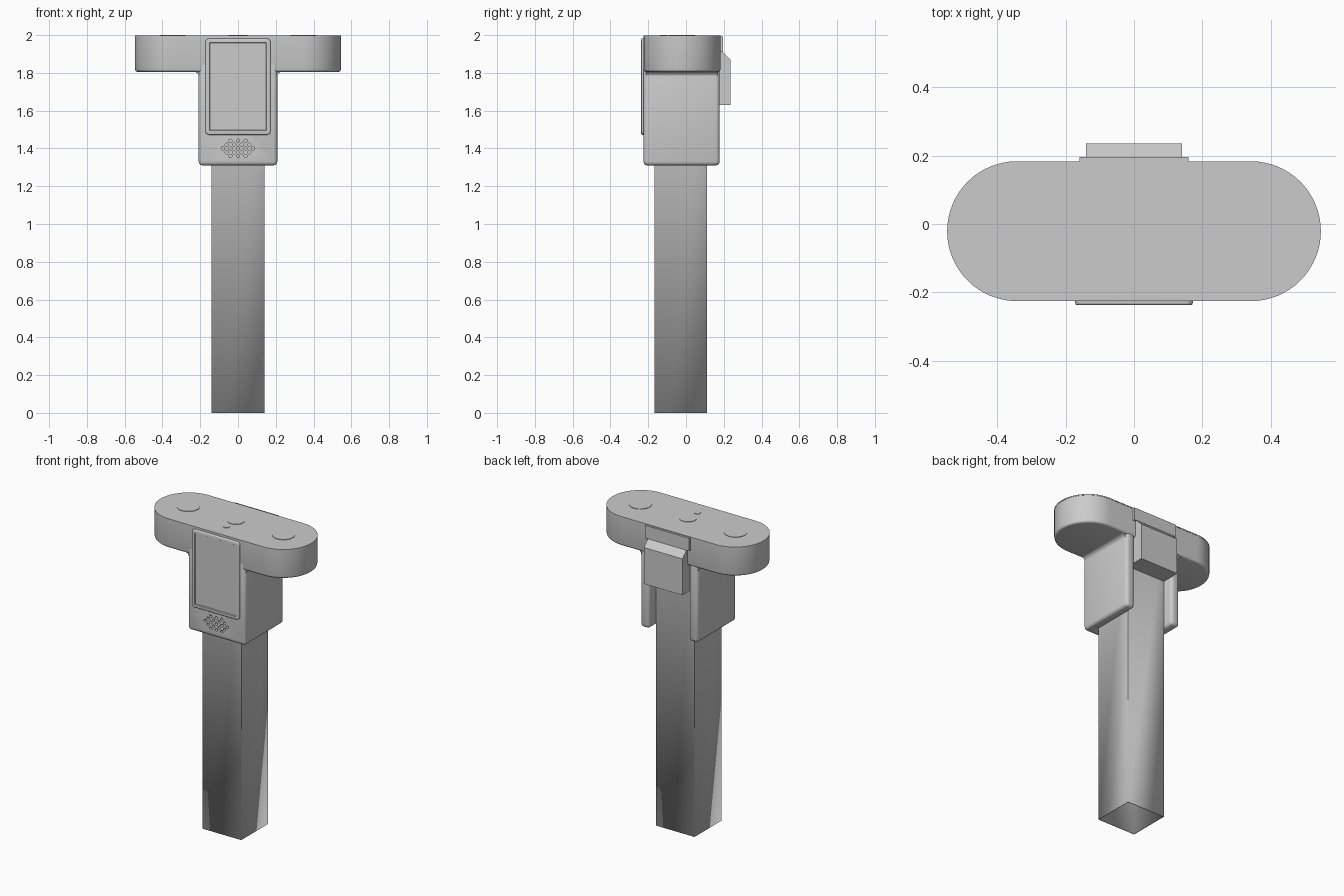
import bpy, bmesh, math
from mathutils import Vector

if "Cube" in bpy.data.objects:
    bpy.data.objects.remove(bpy.data.objects["Cube"])

grey = bpy.data.materials.new("plain_grey")
grey.use_nodes = True
grey.diffuse_color = (0.6, 0.6, 0.6, 1)
grey.node_tree.nodes["Principled BSDF"].inputs["Base Color"].default_value = (0.6, 0.6, 0.6, 1)

FRONT, BACK, MID = -0.225, 0.183, -0.021


def finish(name, bm, bevel=0, edge_test=None, segments=3):
    """Turn a bmesh into a shaded object, rounding the chosen edges."""
    bmesh.ops.recalc_face_normals(bm, faces=bm.faces)
    if bevel:
        edges = [e for e in bm.edges if edge_test is None or edge_test(e)]
        bmesh.ops.bevel(bm, geom=edges, offset=bevel, segments=segments,
                        profile=0.5, affect='EDGES', clamp_overlap=True)
    mesh = bpy.data.meshes.new(name)
    bm.to_mesh(mesh)
    bm.free()
    ob = bpy.data.objects.new(name, mesh)
    bpy.context.collection.objects.link(ob)
    mesh.materials.append(grey)
    shade(ob)
    return ob


def shade(ob):
    bpy.ops.object.select_all(action='DESELECT')
    ob.select_set(True)
    bpy.context.view_layer.objects.active = ob
    bpy.ops.object.shade_smooth_by_angle(angle=math.radians(35))


def prism(outline, axis, start, end):
    """Extrude an outline along an axis; outline holds the other two coordinates."""
    bm = bmesh.new()
    verts = []
    for a, b in outline:
        co = [a, b]
        co.insert(axis, start)
        verts.append(bm.verts.new(co))
    face = bm.faces.new(verts)
    out = bmesh.ops.extrude_face_region(bm, geom=[face])
    step = Vector((0, 0, 0))
    step[axis] = end - start
    moved = [g for g in out["geom"] if isinstance(g, bmesh.types.BMVert)]
    bmesh.ops.translate(bm, verts=moved, vec=step)
    return bm


def arc(cx, cy, r, a0, a1, n):
    return [(cx + r * math.cos(math.radians(a0 + (a1 - a0) * i / n)),
             cy + r * math.sin(math.radians(a0 + (a1 - a0) * i / n))) for i in range(n + 1)]


def circle(cx, cy, r, n):
    return arc(cx, cy, r, 0, 360, n)[:-1]


def stadium(r):
    return arc(0.342, MID, r, -90, 90, 32) + arc(-0.342, MID, r, 90, 270, 32)


def rect(x0, x1, y0, y1):
    return [(x0, y0), (x1, y0), (x1, y1), (x0, y1)]


# Hollow square post, open at the bottom
bm = prism(rect(-0.14, 0.14, -0.166, 0.112), 2, 0, 1.9)
bm.faces.ensure_lookup_table()
bmesh.ops.delete(bm, geom=[f for f in bm.faces if f.calc_center_median().z < 0.01],
                 context='FACES_ONLY')
post = finish("post", bm)
wall = post.modifiers.new("wall", 'SOLIDIFY')
wall.thickness, wall.offset = 0.006, -1

# U-shaped housing clasping the post from the front
u_shape = [(-0.208, FRONT), (0.208, FRONT), (0.208, 0.178), (0.143, 0.178),
           (0.143, -0.168), (-0.143, -0.168), (-0.143, 0.178), (-0.208, 0.178)]
housing = finish("housing", prism(u_shape, 2, 1.31, 1.86), 0.02)

# Honeycomb of speaker holes
cutter_bm = bmesh.new()
for row in range(-2, 3):
    count = 5 - abs(row)
    for i in range(count):
        x = (i - (count - 1) / 2) * 0.04
        hole = prism(circle(x, 1.4 + row * 0.02, 0.009, 14), 1, -0.24, -0.205)
        temp = bpy.data.meshes.new("hole")
        hole.to_mesh(temp)
        hole.free()
        cutter_bm.from_mesh(temp)
        bpy.data.meshes.remove(temp)
cutter = finish("speaker_hole_cutter", cutter_bm)
cutter.hide_render = True
cut = housing.modifiers.new("holes", 'BOOLEAN')
cut.operation, cut.solver, cut.object = 'DIFFERENCE', 'EXACT', cutter
bpy.context.view_layer.objects.active = housing
bpy.ops.object.modifier_apply(modifier=cut.name)
bpy.data.objects.remove(cutter)
shade(housing)

# Wide rounded head with a softened lower rim, and a thin lid
finish("head", prism(stadium(0.203), 2, 1.805, 1.993), 0.014,
       lambda e: all(v.co.z < 1.81 for v in e.verts))
finish("lid", prism(stadium(0.2045), 2, 1.99, 1.997))

# Concave fillets where the housing meets the head
for side, name in ((1, "left_fillet"), (-1, "right_fillet")):
    curve = [(side * x, z) for x, z in arc(0.235, 1.778, 0.028, 180, 90, 8)]
    outline = curve + [(side * 0.235, 1.815), (side * 0.19, 1.815), (side * 0.19, 1.778)]
    finish(name, prism(outline, 1, FRONT + 0.013, 0.167))

# Round caps on top
for name, x, y, r, top in (("left_cap", 0.345, MID, 0.068, 2.0),
                           ("right_cap", -0.345, MID, 0.068, 2.0),
                           ("centre_cap", 0, MID, 0.051, 2.0),
                           ("small_cap", 0, -0.118, 0.02, 2.0)):
    finish(name, prism(circle(x, y, r, 40), 2, 1.99, top))

# Front display: rounded frame with a shallow sunken panel
sx, z0, z1, r = 0.172, 1.472, 1.982, 0.02
corners = (arc(sx - r, z0 + r, r, -90, 0, 6) + arc(sx - r, z1 - r, r, 0, 90, 6)
           + arc(r - sx, z1 - r, r, 90, 180, 6) + arc(r - sx, z0 + r, r, 180, 270, 6))
bm = prism(corners, 1, -0.22, -0.237)
bmesh.ops.recalc_face_normals(bm, faces=bm.faces)
bmesh.ops.bevel(bm, geom=[e for e in bm.edges if all(v.co.y < -0.236 for v in e.verts)],
                offset=0.006, segments=3, profile=0.5, affect='EDGES')
panel = min(bm.faces, key=lambda f: (round(f.calc_center_median().y, 4), -f.calc_area()))
bmesh.ops.inset_region(bm, faces=[panel], thickness=0.016)
bmesh.ops.inset_region(bm, faces=[panel], thickness=0.003, depth=-0.005)
finish("display", bm)

# Rear plate and sloped clamp block
finish("rear_plate", prism(rect(-0.16, 0.16, 0.17, 0.196), 2, 1.91, 1.993))
clamp = [(0.11, 1.63), (0.236, 1.63), (0.236, 1.868), (0.193, 1.912), (0.11, 1.912)]
finish("rear_clamp", prism(clamp, 0, -0.14, 0.14))
